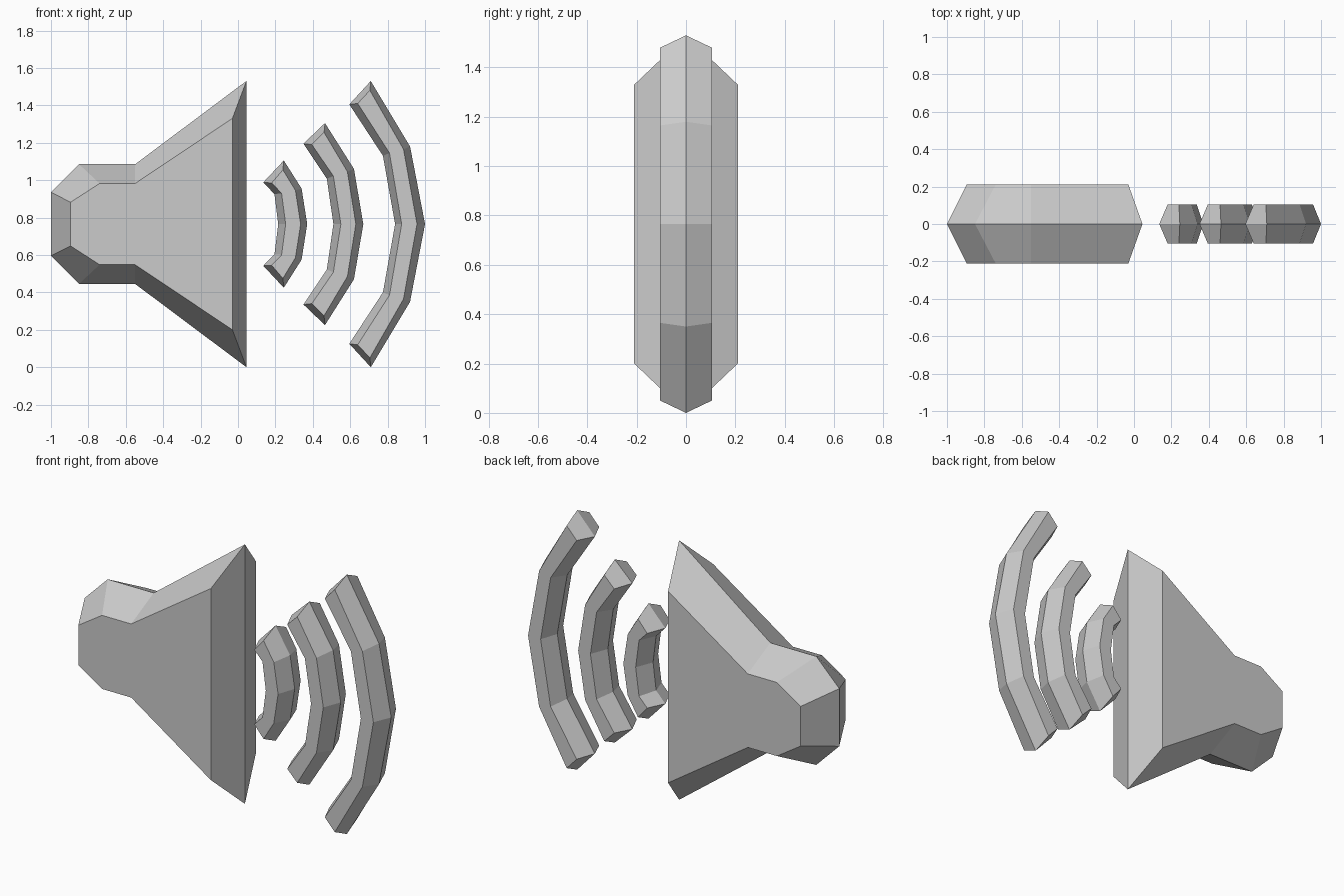
import bpy
import bmesh

MID_Z = 0.765  # height of the mirror line

if "Cube" in bpy.data.objects:
    bpy.data.objects.remove(bpy.data.objects["Cube"], do_unlink=True)

grey = bpy.data.materials.new("grey")
grey.use_nodes = True
grey.diffuse_color = (0.6, 0.6, 0.6, 1)
grey.node_tree.nodes["Principled BSDF"].inputs["Base Color"].default_value = (0.6, 0.6, 0.6, 1)


def mirrored(half):
    """Close an upper half outline by mirroring it below the middle line."""
    lower = [(x, -h) for x, h in reversed(half) if h > 0]
    return half + lower


def bevelled_slab(name, rim, face, depth):
    """Join a wide rim outline to a smaller flat outline on the front and back."""
    bm = bmesh.new()

    def ring(outline, y):
        return [bm.verts.new((x, y, MID_Z + h)) for x, h in mirrored(outline)]

    front, middle, back = ring(face, -depth), ring(rim, 0), ring(face, depth)
    count = len(middle)
    for a, b in ((front, middle), (middle, back)):
        for i in range(count):
            j = (i + 1) % count
            bm.faces.new((a[i], a[j], b[j], b[i]))
    bm.faces.new(front)
    bm.faces.new(back)
    bmesh.ops.recalc_face_normals(bm, faces=bm.faces)
    mesh = bpy.data.meshes.new(name)
    bm.to_mesh(mesh)
    bm.free()
    mesh.materials.append(grey)
    obj = bpy.data.objects.new(name, mesh)
    bpy.context.collection.objects.link(obj)


# Speaker body: square magnet end, short neck and flared cone
bevelled_slab(
    "speaker_body",
    rim=[(-1, 0.17), (-0.85, 0.32), (-0.55, 0.32), (0.045, 0.765)],
    face=[(-0.895, 0.117), (-0.74, 0.217), (-0.55, 0.217), (-0.03, 0.565)],
    depth=0.21,
)

# Sound waves: outer edge from the middle up to the tip, then back down the inner edge
waves = {
    "small_sound_wave": (
        [(0.37, 0), (0.34, 0.19), (0.245, 0.34), (0.135, 0.223), (0.195, 0.16), (0.215, 0)],
        [(0.335, 0), (0.307, 0.18), (0.24, 0.29), (0.18, 0.22), (0.233, 0.165), (0.255, 0)],
    ),
    "medium_sound_wave": (
        [(0.67, 0), (0.62, 0.295), (0.465, 0.54), (0.35, 0.43), (0.475, 0.243), (0.51, 0)],
        [(0.63, 0), (0.585, 0.28), (0.46, 0.49), (0.395, 0.425), (0.51, 0.257), (0.55, 0)],
    ),
    "large_sound_wave": (
        [(1, 0), (0.92, 0.415), (0.71, 0.765), (0.595, 0.64), (0.775, 0.365), (0.84, 0)],
        [(0.957, 0), (0.885, 0.4), (0.705, 0.715), (0.64, 0.645), (0.81, 0.38), (0.875, 0)],
    ),
}
for name, (rim, face) in waves.items():
    bevelled_slab(name, rim, face, depth=0.105)
